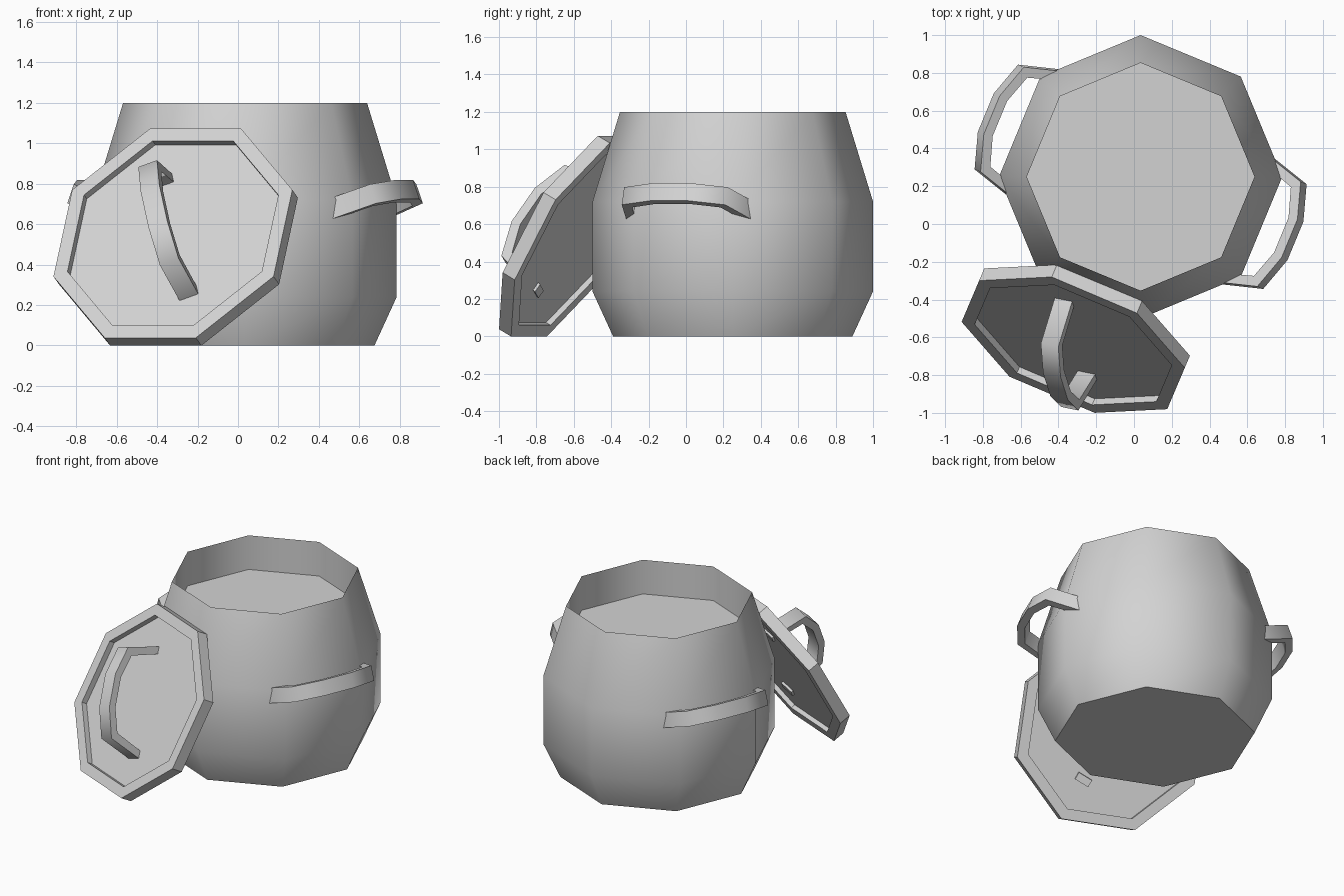
import bpy
import bmesh
from math import radians, cos, sin, pi
from mathutils import Matrix, Vector

cube = bpy.data.objects.get("Cube")
if cube:
    bpy.data.objects.remove(cube, do_unlink=True)

grey = bpy.data.materials.new("light_grey")
grey.use_nodes = True
colour = (0.65, 0.65, 0.65, 1)
grey.diffuse_color = colour
grey.node_tree.nodes["Principled BSDF"].inputs["Base Color"].default_value = colour


def finish(name, bm, matrix, smooth_angle):
    """Turn a bmesh into a placed, shaded object."""
    bmesh.ops.recalc_face_normals(bm, faces=bm.faces)
    mesh = bpy.data.meshes.new(name)
    bm.to_mesh(mesh)
    bm.free()
    mesh.materials.append(grey)
    obj = bpy.data.objects.new(name, mesh)
    obj.matrix_world = matrix
    bpy.context.collection.objects.link(obj)
    bpy.ops.object.select_all(action="DESELECT")
    obj.select_set(True)
    bpy.context.view_layer.objects.active = obj
    bpy.ops.object.shade_smooth_by_angle(angle=radians(smooth_angle))
    return obj


def lathe(name, profile, start, matrix, smooth_angle, sides=8):
    """Spin a (radius, height) profile into a capped eight-sided solid."""
    bm = bmesh.new()
    rings = []
    for r, z in profile:
        angles = [start + 2 * pi * k / sides for k in range(sides)]
        rings.append([bm.verts.new((r * cos(a), r * sin(a), z)) for a in angles])
    for low, high in zip(rings, rings[1:]):
        for k in range(sides):
            n = (k + 1) % sides
            bm.faces.new((low[k], low[n], high[n], high[k]))
    bm.faces.new(rings[0][::-1])
    bm.faces.new(rings[-1])
    return finish(name, bm, matrix, smooth_angle)


def handle(name, matrix, width=0.1):
    """Bent flat band along local y, bowing out along local z."""
    outer = [(0.375, -0.275), (0.3, 0), (0.11, 0.064)]
    inner = [(0.325, -0.275), (0.255, -0.04), (0.1, 0.014)]
    outer += [(-y, z) for y, z in reversed(outer)]
    inner += [(-y, z) for y, z in reversed(inner)]
    bm = bmesh.new()
    sections = []
    for (oy, oz), (iy, iz) in zip(outer, inner):
        h = width / 2
        corners = [(-h, oy, oz), (h, oy, oz), (h, iy, iz), (-h, iy, iz)]
        sections.append([bm.verts.new(c) for c in corners])
    for a, b in zip(sections, sections[1:]):
        for k in range(4):
            n = (k + 1) % 4
            bm.faces.new((a[k], a[n], b[n], b[k]))
    bm.faces.new(sections[0][::-1])
    bm.faces.new(sections[-1])
    return finish(name, bm, matrix, 60)


# Pot with a sunken filled top
pot_place = Matrix.Translation((0.035, 0.25, 0))
lathe("pot", [(0.64, 0), (0.75, 0.24), (0.75, 0.72), (0.603, 1.2), (0.603, 0.96)],
      0, pot_place, 50)

# Side handles, tilted upward on opposite faces
for name, turn in (("left_handle", -22.5), ("right_handle", 157.5)):
    handle(name, pot_place @ Matrix.Rotation(radians(turn), 4, "Z")
           @ Matrix.Translation((0.81, 0, 0.75))
           @ Matrix.Rotation(radians(70), 4, "Y"))

# Lid leaning on the pot, recessed on both faces
lid_place = (Matrix.Translation((-0.322, -0.64, 0.555))
             @ Matrix.Rotation(radians(-23), 4, "Z")
             @ Matrix.Rotation(radians(61), 4, "X"))
lathe("lid", [(0.565, -0.05), (0.565, -0.08), (0.64, -0.08),
              (0.64, 0), (0.565, 0), (0.565, -0.04)], pi / 8, lid_place, 30)
handle("lid_handle", lid_place @ Matrix.Rotation(radians(22.5), 4, "Z")
       @ Matrix.Translation((0, 0, 0.21)))
